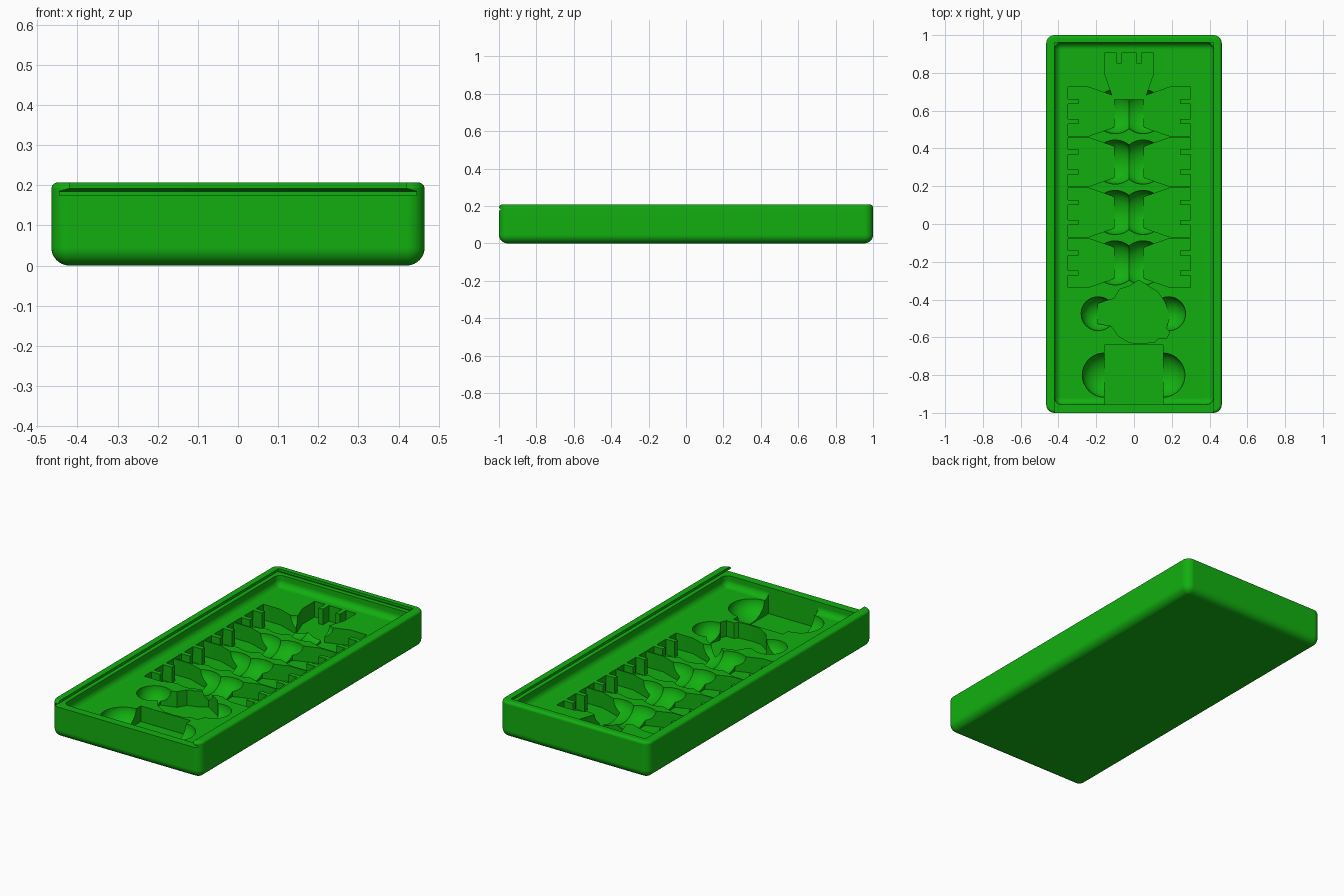
import bpy, bmesh, math
from mathutils import Matrix

if "Cube" in bpy.data.objects:
    bpy.data.objects.remove(bpy.data.objects["Cube"], do_unlink=True)

FLOOR, POCKET, TOP = 0.115, 0.027, 0.207

green = bpy.data.materials.new("green")
green.use_nodes = True
color = (0.006, 0.43, 0.005, 1)
green.diffuse_color = color
green.node_tree.nodes["Principled BSDF"].inputs["Base Color"].default_value = color


def ring(x0, x1, y0, y1, r=0, n=8):
    """Rectangle outline, with rounded corners if r is set."""
    if not r:
        return [(x0, y0), (x1, y0), (x1, y1), (x0, y1)]
    corners = [(x1 - r, y1 - r), (x0 + r, y1 - r), (x0 + r, y0 + r), (x1 - r, y0 + r)]
    pts = []
    for k, (cx, cy) in enumerate(corners):
        for i in range(n + 1):
            a = math.pi / 2 * (k + i / n)
            pts.append((cx + r * math.cos(a), cy + r * math.sin(a)))
    return pts


def to_object(name, bm):
    bmesh.ops.recalc_face_normals(bm, faces=bm.faces)
    mesh = bpy.data.meshes.new(name)
    bm.to_mesh(mesh)
    bm.free()
    mesh.materials.append(green)
    ob = bpy.data.objects.new(name, mesh)
    bpy.context.collection.objects.link(ob)
    return ob


def loft(name, sections):
    """Solid skinned through (outline, height) sections."""
    bm = bmesh.new()
    loops = [[bm.verts.new((x, y, z)) for x, y in pts] for pts, z in sections]
    for a, b in zip(loops, loops[1:]):
        for i in range(len(a)):
            j = (i + 1) % len(a)
            bm.faces.new((a[i], a[j], b[j], b[i]))
    bm.faces.new(loops[0])
    bm.faces.new(loops[-1])
    return to_object(name, bm)


def rounded_sections(x0, x1, y0, y1, corner, z, r, up, n=8):
    """Sections of a quarter-round edge: rising from the bottom, or closing the top."""
    out = []
    for i in range(n + 1):
        a = math.pi / 2 * i / n
        if up:
            d, h = r * (1 - math.sin(a)), z + r * (1 - math.cos(a))
        else:
            d, h = r * (1 - math.cos(a)), z - r * (1 - math.sin(a))
        out.append((ring(x0 + d, x1 - d, y0 + d, y1 - d, max(corner - d, 0.002)), h))
    return out


def activate(ob):
    bpy.ops.object.select_all(action='DESELECT')
    ob.select_set(True)
    bpy.context.view_layer.objects.active = ob


def cut(cutter):
    activate(tray)
    mod = tray.modifiers.new("cut", 'BOOLEAN')
    mod.operation, mod.solver, mod.object = 'DIFFERENCE', 'EXACT', cutter
    bpy.ops.object.modifier_apply(modifier=mod.name)
    bpy.data.objects.remove(cutter, do_unlink=True)


def pocket(name, pts):
    cut(loft(name, [(pts, POCKET), (pts, FLOOR + 0.04)]))


def scoop(x, y, r, depth=0.085):
    """Round finger recess sunk into the floor."""
    bm = bmesh.new()
    bmesh.ops.create_uvsphere(bm, u_segments=48, v_segments=24, radius=r,
                              matrix=Matrix.Translation((x, y, FLOOR + 0.0007))
                              @ Matrix.Diagonal((1, 1, depth / r, 1)))
    # keep only the lower half, extended straight upward
    for v in bm.verts:
        if v.co.z > FLOOR + 0.002:
            v.co.z = FLOOR + 0.002 + (v.co.z - FLOOR) * 0.05
    cut(to_object("finger_scoop", bm))


def tower(cx, cy, angle):
    """Pocket for a battlemented tower: head at local +y, base at local y = 0."""
    half = [(0.04, 0.245), (0.04, 0.19), (0.066, 0.19), (0.066, 0.245),
            (0.13, 0.245), (0.13, 0.138), (0.082, 0)]
    pts = half + [(-x, y) for x, y in reversed(half)]
    c, s = math.cos(angle), math.sin(angle)
    pocket("tower_pocket", [(cx + x * c - y * s, cy + x * s + y * c) for x, y in pts])


# Outer body
W, L = 0.465, 1.0
tray = loft("sliding_lid_tray",
            rounded_sections(-W, W, -L, L, 0.045, 0, 0.045, True)
            + rounded_sections(-W, W, -L, L, 0.045, TOP, 0.016, False))

# Interior with rounded lower edge
cavity = rounded_sections(-0.42, 0.42, -0.955, 0.96, 0.035, FLOOR, 0.035, True)
cut(loft("cavity", cavity + [(cavity[-1][0], 0.185)]))

# Undercut lid channel, open at the front
wide, lip = ring(-0.445, 0.445, -1.1, 0.985), ring(-0.42, 0.42, -1.1, 0.96)
cut(loft("lid_channel", [(wide, 0.175), (wide, 0.185), (lip, 0.192), (lip, 0.25)]))

# Tower pockets: four facing pairs and one upright
MID = -0.026
tower(MID, 0.66, 0)
for row in range(4):
    y = 0.595 - 0.267 * row
    for side in (-1, 1):
        tower(MID + side * 0.079, y, -side * math.pi / 2)
        scoop(MID + side * 0.074, y, 0.117)

# Bust pocket
pocket("bust_pocket", [
    (-0.19, -0.42), (-0.105, -0.395), (-0.075, -0.345), (-0.025, -0.33),
    (0.025, -0.298), (0.07, -0.325), (0.125, -0.36), (0.165, -0.415),
    (0.188, -0.49), (0.172, -0.55), (0.188, -0.575), (0.172, -0.607),
    (0.125, -0.607), (0.11, -0.625), (0.04, -0.632), (-0.025, -0.628),
    (-0.085, -0.59), (-0.12, -0.54), (-0.19, -0.528)])
for x in (-0.19, 0.183):
    scoop(x, -0.475, 0.09)

# Square pocket
pocket("square_pocket", ring(-0.157, 0.153, -0.955, -0.64))
for x in (-0.157, 0.153):
    scoop(x, -0.8, 0.117)

# Soft shading on rounded areas, crisp elsewhere
activate(tray)
bpy.ops.object.shade_smooth_by_angle(angle=math.radians(30))
weighted = tray.modifiers.new("weighted_normals", 'WEIGHTED_NORMAL')
weighted.keep_sharp = True
